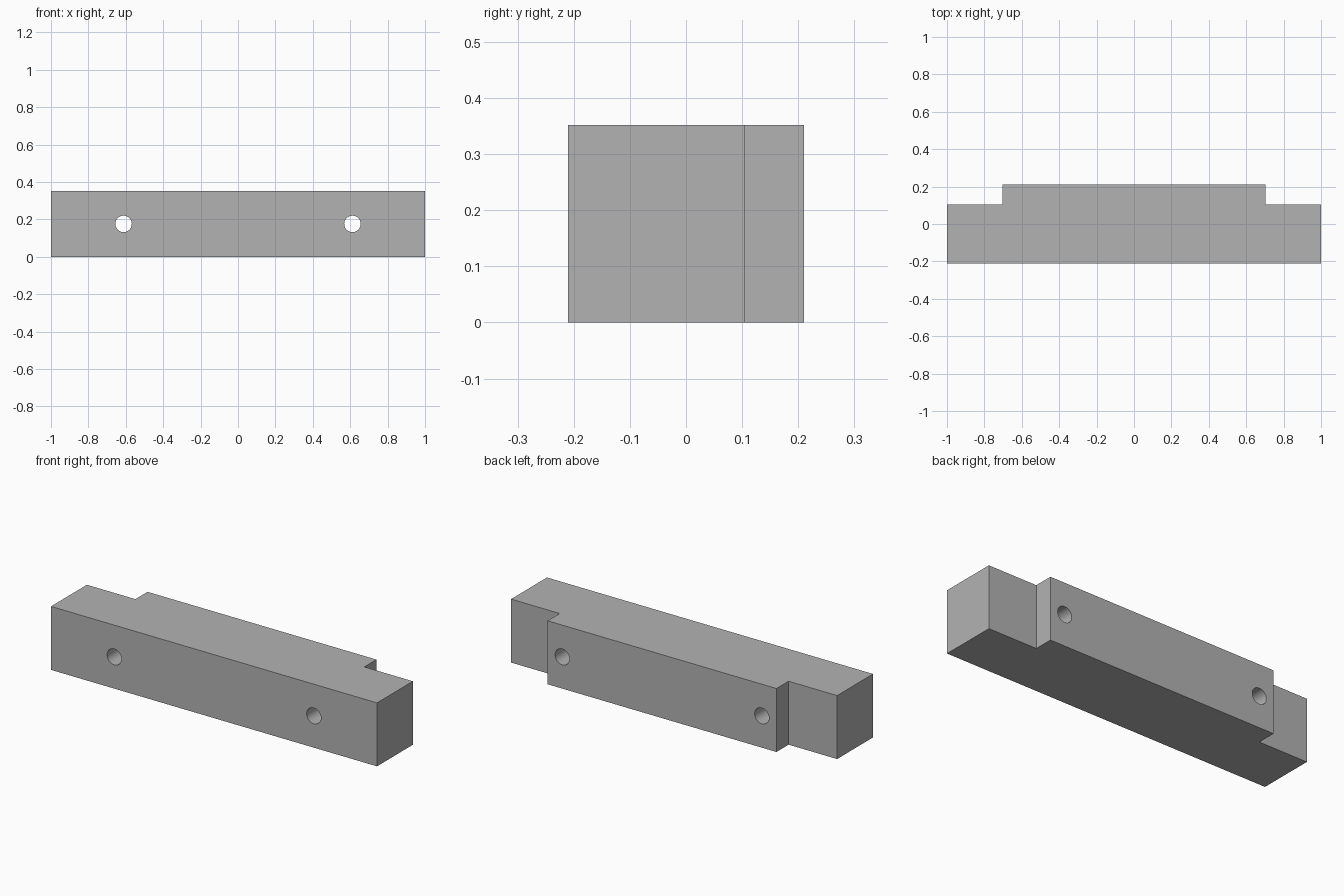
import bpy
import bmesh
import math

HEIGHT = 0.352
FRONT, STEP, BACK = -0.21, 0.104, 0.21
END, SHOULDER = 1.0, 0.702
HOLE_X, HOLE_RADIUS = 0.612, 0.044

default_cube = bpy.data.objects.get("Cube")
if default_cube:
    bpy.data.objects.remove(default_cube, do_unlink=True)

# Plain grey material
grey = bpy.data.materials.new("plain_grey")
grey.use_nodes = True
colour = (0.45, 0.45, 0.45, 1)
grey.diffuse_color = colour
grey.node_tree.nodes["Principled BSDF"].inputs["Base Color"].default_value = colour

# Block: half of the stepped plan outline, mirrored and extruded upwards
half = [(END, FRONT), (END, STEP), (SHOULDER, STEP), (SHOULDER, BACK)]
outline = half + [(-x, y) for x, y in reversed(half)]
bm = bmesh.new()
base = bm.faces.new([bm.verts.new((x, y, 0)) for x, y in outline])
extruded = bmesh.ops.extrude_face_region(bm, geom=[base])["geom"]
top_verts = [v for v in extruded if isinstance(v, bmesh.types.BMVert)]
bmesh.ops.translate(bm, verts=top_verts, vec=(0, 0, HEIGHT))
bmesh.ops.recalc_face_normals(bm, faces=bm.faces)
mesh = bpy.data.meshes.new("stepped_block")
bm.to_mesh(mesh)
bm.free()
mesh.materials.append(grey)
block = bpy.data.objects.new("stepped_block", mesh)
bpy.context.collection.objects.link(block)

# Two round bolt holes, front to back
for side, sign in (("left", 1), ("right", -1)):
    bpy.ops.mesh.primitive_cylinder_add(
        vertices=48, radius=HOLE_RADIUS, depth=1,
        location=(sign * HOLE_X, 0, HEIGHT / 2), rotation=(math.pi / 2, 0, 0))
    cutter = bpy.context.object
    cutter.name = side + "_hole_cutter"
    cutter.hide_render = True
    cutter.data.materials.append(grey)
    cut = block.modifiers.new(side + "_hole", "BOOLEAN")
    cut.operation = "DIFFERENCE"
    cut.solver = "EXACT"
    cut.object = cutter
    bpy.ops.object.select_all(action="DESELECT")
    block.select_set(True)
    bpy.context.view_layer.objects.active = block
    bpy.ops.object.modifier_apply(modifier=cut.name)
    bpy.data.objects.remove(cutter, do_unlink=True)

# Smooth hole walls, crisp block edges
bpy.ops.object.shade_smooth_by_angle(angle=math.radians(30))
